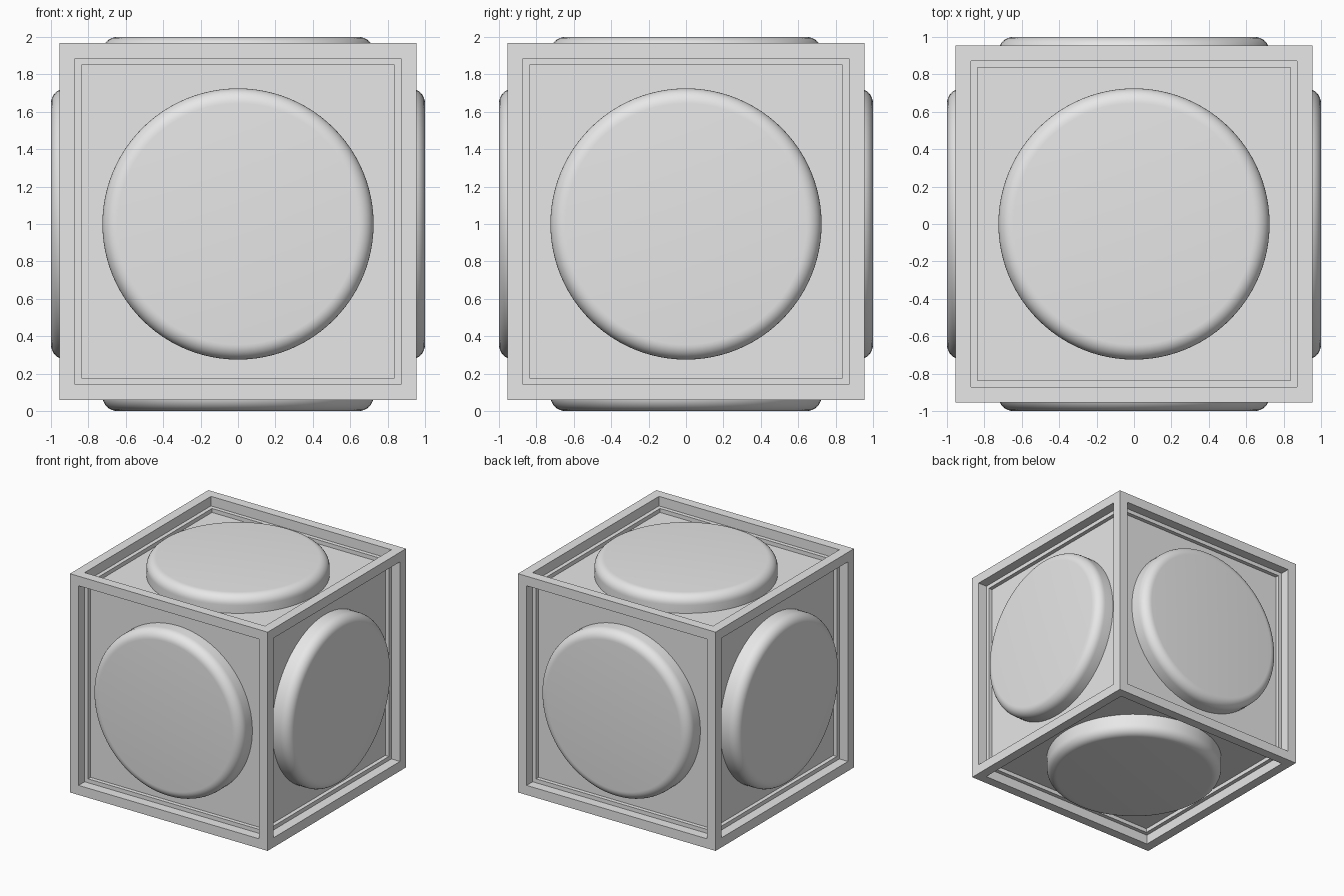
import bpy, bmesh
from mathutils import Vector, Matrix

HALF = 0.955      # half width of the frame
BAR = 0.118       # thickness of the frame bars
FRAME_Z = 1.013   # height of the frame centre
RADIUS = 0.725    # radius of the round pads
ROUND = 0.08      # rounding of the pad rims

cube = bpy.data.objects.get("Cube")
if cube:
    bpy.data.objects.remove(cube, do_unlink=True)

grey = bpy.data.materials.new("light_grey")
grey.use_nodes = True
grey.diffuse_color = (0.8, 0.8, 0.8, 1)
grey.node_tree.nodes["Principled BSDF"].inputs["Base Color"].default_value = (0.8, 0.8, 0.8, 1)


def make_mesh(name, bm):
    mesh = bpy.data.meshes.new(name)
    bm.normal_update()
    bm.to_mesh(mesh)
    bm.free()
    mesh.materials.append(grey)
    return mesh


def add_object(name, mesh, matrix):
    obj = bpy.data.objects.new(name, mesh)
    obj.matrix_world = matrix
    bpy.context.collection.objects.link(obj)
    return obj


# Box with a square recess in every side, leaving a frame of bars
bm = bmesh.new()
bmesh.ops.create_cube(bm, size=2 * HALF)
sides = bm.faces[:]
bmesh.ops.inset_individual(bm, faces=sides, thickness=BAR)
floors = bmesh.ops.extrude_discrete_faces(bm, faces=sides)["faces"]
bm.normal_update()
for face in floors:
    bmesh.ops.translate(bm, verts=face.verts[:], vec=face.normal * -BAR)
add_object("recessed_box", make_mesh("recessed_box", bm), Matrix.Translation((0, 0, FRAME_Z)))

# Round pad with a softened outer rim, its outer face one unit from the centre
inner = HALF - BAR - 0.02
bm = bmesh.new()
bmesh.ops.create_cone(bm, cap_ends=True, segments=96, radius1=RADIUS, radius2=RADIUS,
                      depth=1 - inner, matrix=Matrix.Translation((0, 0, (1 + inner) / 2)))
rim = [e for e in bm.edges if all(v.co.z > 0.99 for v in e.verts)]
bmesh.ops.bevel(bm, geom=rim, offset=ROUND, segments=8, profile=0.5, affect='EDGES')
for face in bm.faces:
    face.smooth = True
for edge in bm.edges:
    edge.smooth = not all(v.co.z < inner + 0.001 for v in edge.verts)
pad = make_mesh("round_pad", bm)

# One pad on each of the six sides
directions = {"front": (0, -1, 0), "back": (0, 1, 0), "left": (1, 0, 0),
              "right": (-1, 0, 0), "top": (0, 0, 1), "bottom": (0, 0, -1)}
for side, direction in directions.items():
    turn = Vector(direction).to_track_quat('Z', 'Y').to_matrix().to_4x4()
    add_object(side + "_pad", pad, Matrix.Translation((0, 0, 1)) @ turn)
